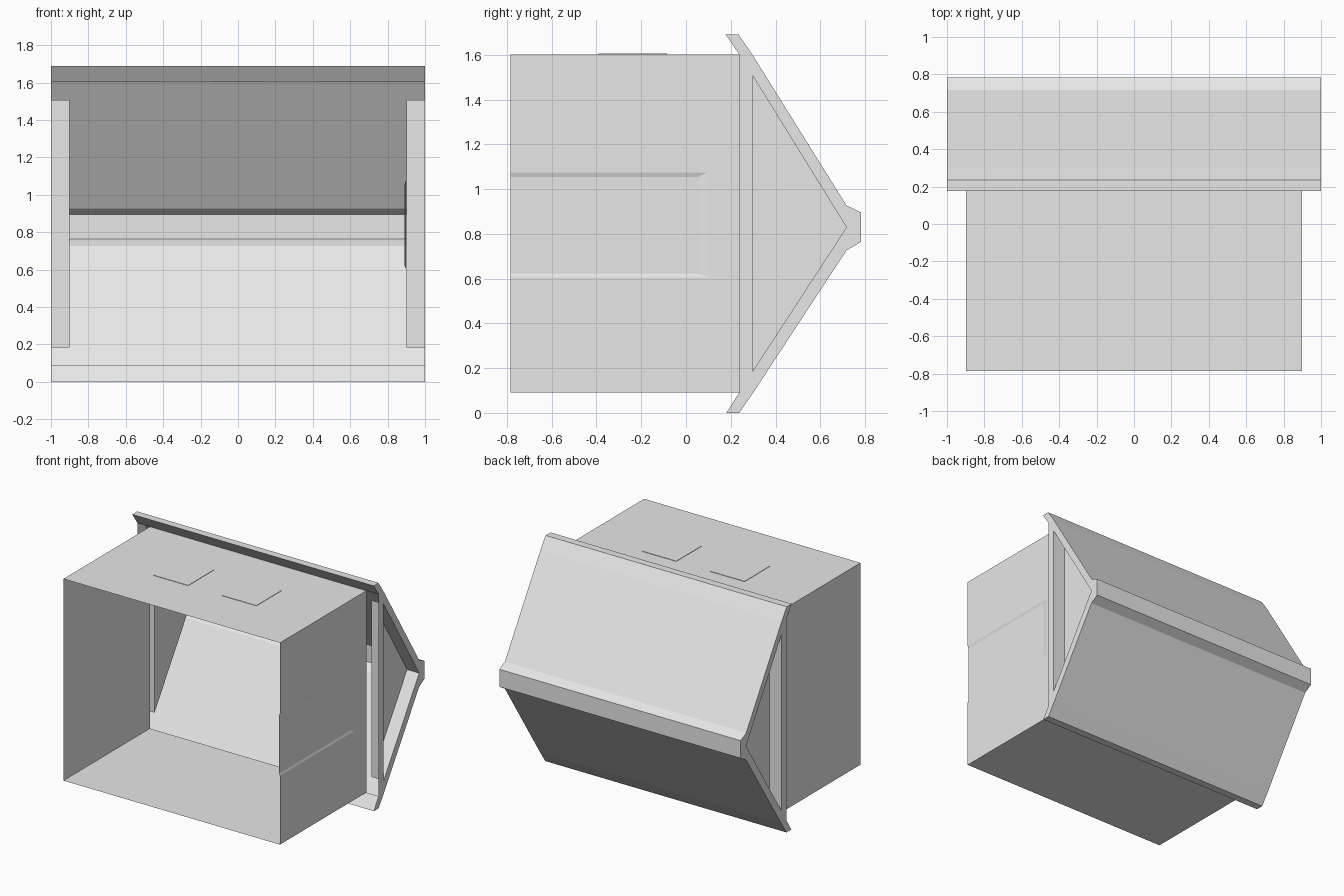
import bpy, bmesh

cube = bpy.data.objects.get("Cube")
if cube:
    bpy.data.objects.remove(cube, do_unlink=True)

grey = bpy.data.materials.new("light grey")
grey.use_nodes = True
grey.diffuse_color = (0.8, 0.8, 0.8, 1)
grey.node_tree.nodes["Principled BSDF"].inputs["Base Color"].default_value = grey.diffuse_color


def sheet(name, polygons):
    """Build one object from flat polygons, welding shared corners."""
    bm = bmesh.new()
    for poly in polygons:
        bm.faces.new([bm.verts.new(p) for p in poly])
    bmesh.ops.remove_doubles(bm, verts=bm.verts, dist=0.0005)
    bmesh.ops.recalc_face_normals(bm, faces=bm.faces)
    mesh = bpy.data.meshes.new(name)
    bm.to_mesh(mesh)
    bm.free()
    mesh.materials.append(grey)
    obj = bpy.data.objects.new(name, mesh)
    bpy.context.collection.objects.link(obj)
    return obj


def side(x, points):
    """Place (y, z) points on a plane of constant x."""
    return [(x, y, z) for y, z in points]


def sweep(points, x0, x1, closed=False):
    """Quads between (y, z) points, spanning x0 to x1."""
    pairs = list(zip(points, points[1:] + points[:1]))
    if not closed:
        pairs.pop()
    return [side(x0, (a, b)) + side(x1, (b, a)) for a, b in pairs]


WALL, PANEL = 0.897, 0.9
FRONT, EAVE = -0.785, 0.238
LOW, HIGH = 0.09, 1.602

# Roof: one folded sheet with eave lips and a flat ridge cap
upper = [(EAVE, HIGH), (0.177, 1.69), (0.235, 1.69), (0.297, 1.6), (0.717, 0.927), (0.782, 0.896)]
lower = [(0.782, 0.764), (0.717, 0.726), (0.3, 0.09), (0.238, 0), (0.18, 0), (EAVE, LOW)]
sheet("roof", sweep(upper + lower, -1, 1))

# Gable ends: frame around a recessed triangular panel
top, tip, base = (0.297, 1.508), (0.717, 0.829), (0.297, 0.185)
middle = (0.782, 0.829)
for name, s in (("left", 1), ("right", -1)):
    sheet(name + "_gable_frame", [
        side(s, upper + [middle, tip, top]),
        side(s, [middle] + lower + [base, tip]),
        side(s, [upper[0], top, base, lower[-1]])])
    triangle = [top, tip, base]
    sheet(name + "_gable_panel",
          sweep(triangle, s, s * PANEL, True) + [side(s * PANEL, triangle)])

# Walls: open tube, with the left side having a shallow pocket
corners = [(FRONT, LOW), (EAVE, LOW), (EAVE, HIGH), (FRONT, HIGH)]
sheet("top_wall", [side(-WALL, corners[2:]) + side(WALL, corners[:1:-1])])
sheet("bottom_wall", [side(-WALL, corners[:2]) + side(WALL, corners[1::-1])])
sheet("right_wall", [side(-WALL, corners)])

rim = [(FRONT, 0.605), (0.1, 0.605), (0.1, 1.075), (FRONT, 1.075)]
floor = [(FRONT, 0.622), (0.055, 0.622), (0.055, 1.055), (FRONT, 1.055)]
deep = WALL - 0.006
pocket = [side(deep, floor)]
for i in range(3):
    pocket.append(side(WALL, rim[i:i + 2]) + side(deep, floor[i:i + 2][::-1]))
    pocket.append(side(WALL, corners[i:i + 2] + rim[i:i + 2][::-1]))
sheet("left_wall", pocket)

# Two thin square plates on the top wall
for name, x in (("left", 0.283), ("right", -0.283)):
    profile = [(-0.39, HIGH), (-0.39, HIGH + 0.003), (-0.085, HIGH + 0.003), (-0.085, HIGH)]
    sheet(name + "_plate", sweep(profile, x - 0.143, x + 0.143)
          + [side(x - 0.143, profile), side(x + 0.143, profile)])
